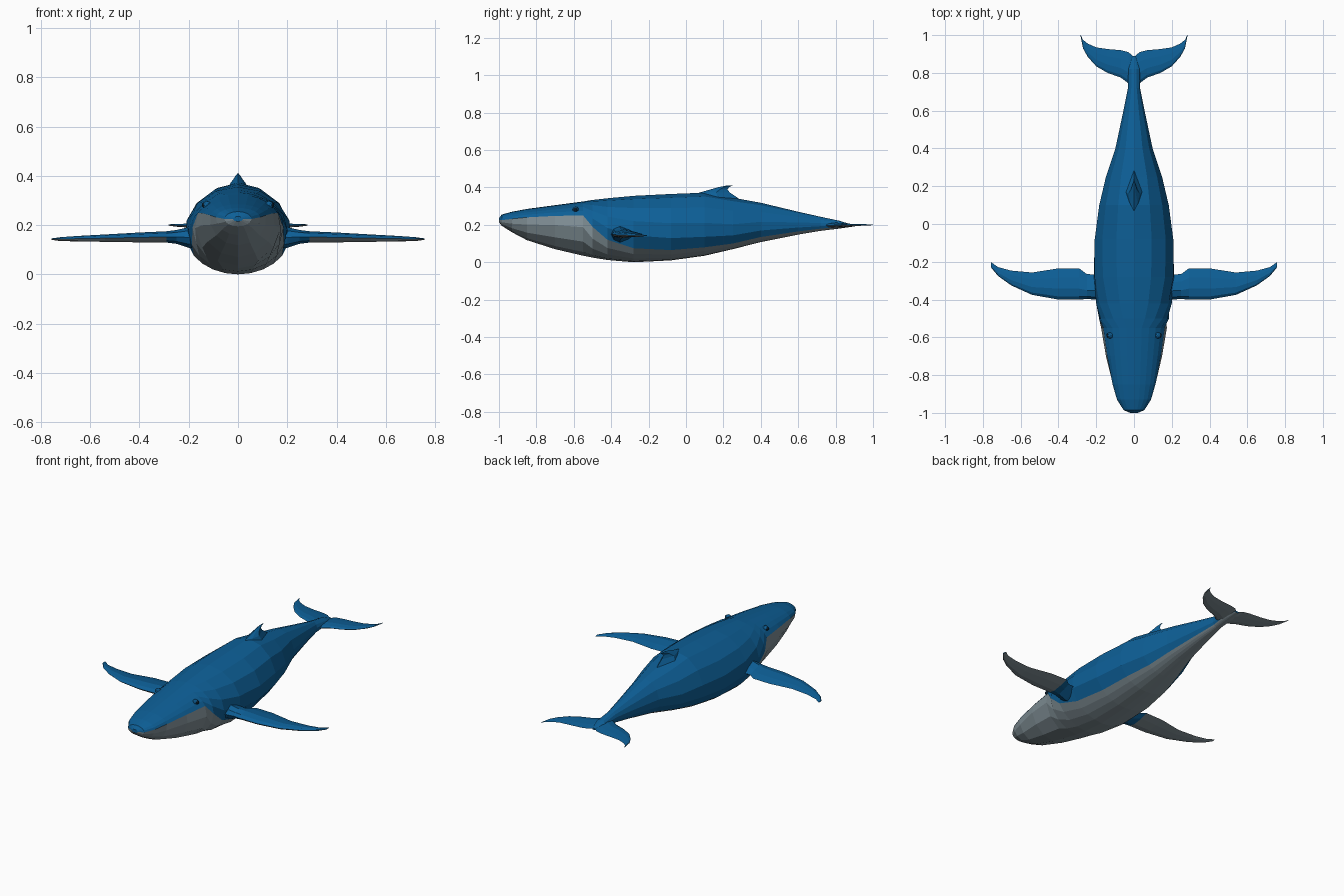
import bpy
import bmesh
import math
from mathutils import Matrix, Vector

cube = bpy.data.objects.get("Cube")
if cube:
    bpy.data.objects.remove(cube, do_unlink=True)


def make_material(name, red, green, blue):
    material = bpy.data.materials.new(name)
    material.use_nodes = True
    colour = (red, green, blue, 1)
    material.diffuse_color = colour
    material.node_tree.nodes["Principled BSDF"].inputs["Base Color"].default_value = colour
    return material


BLUE = make_material("ocean blue", .004, .115, .31)
GREY = make_material("belly grey", .22, .28, .31)
DARK = make_material("eye dark", .005, .02, .04)


def finish(name, bm, materials):
    """Turn a bmesh into a flat-shaded object."""
    bmesh.ops.recalc_face_normals(bm, faces=bm.faces)
    mesh = bpy.data.meshes.new(name)
    bm.to_mesh(mesh)
    bm.free()
    for material in materials:
        mesh.materials.append(material)
    obj = bpy.data.objects.new(name, mesh)
    bpy.context.scene.collection.objects.link(obj)
    return obj


def loft(name, rings, is_grey):
    """Skin closed rings; is_grey(station, segment) picks the face colour."""
    bm = bmesh.new()
    loops = [[bm.verts.new(point) for point in ring] for ring in rings]
    count = len(loops[0])
    for station, (near, far) in enumerate(zip(loops, loops[1:])):
        for i in range(count):
            j = (i + 1) % count
            face = bm.faces.new((near[i], near[j], far[j], far[i]))
            face.material_index = int(is_grey(station, i))
    bm.faces.new(loops[0])
    bm.faces.new(loops[-1])
    return finish(name, bm, (BLUE, GREY))


# Body: y, top, bottom, half width, widest height, colour line height
BODY = [
    (-1, .235, .215, .02, .225, .225),
    (-.985, .255, .195, .055, .225, .225),
    (-.93, .27, .16, .09, .23, .232),
    (-.85, .285, .118, .115, .23, .24),
    (-.7, .305, .07, .15, .22, .248),
    (-.55, .325, .035, .175, .205, .25),
    (-.5, .333, .025, .185, .195, .19),
    (-.42, .342, .012, .2, .18, .12),
    (-.28, .355, 0, .216, .17, .075),
    (-.08, .365, .01, .212, .17, .065),
    (.1, .372, .035, .187, .175, .08),
    (.25, .345, .07, .15, .18, .1),
    (.4, .318, .108, .1, .195, .135),
    (.6, .27, .148, .057, .2, .165),
    (.72, .243, .168, .033, .2, .18),
    (.82, .222, .18, .035, .2, .19),
    (.89, .2, .19, .012, .195, .195),
]
UPPER, LOWER = 5, 4


def body_ring(y, top, bottom, half_width, widest, line):
    """Two half ellipses, with a vertex pair exactly on the colour line."""
    rise, drop = top - widest, widest - bottom
    split = math.asin((line - widest) / (rise if line > widest else drop))
    right = math.pi / 2
    angles = [right + (split - right) * i / UPPER for i in range(UPPER)]
    angles += [split + (-right - split) * i / LOWER for i in range(LOWER + 1)]
    half = []
    for angle in angles:
        height = math.sin(angle)
        z = widest + height * (rise if height > 0 else drop)
        half.append(Vector((half_width * math.cos(angle), y, z)))
    mirrored = [Vector((-p.x, p.y, p.z)) for p in reversed(half[1:-1])]
    return half + mirrored


loft("body", [body_ring(*row) for row in BODY],
     lambda station, i: UPPER <= i < UPPER + 2 * LOWER)


# Flippers and flukes: x, leading y, trailing y, centre height, half thickness
FLIPPER = [
    (.14, -.4, -.26, .15, .05),
    (.2, -.4, -.268, .15, .042),
    (.25, -.397, -.265, .152, .028),
    (.29, -.4, -.235, .152, .023),
    (.4, -.4, -.235, .15, .02),
    (.54, -.375, -.257, .147, .015),
    (.65, -.325, -.247, .145, .011),
    (.72, -.275, -.228, .143, .008),
    (.757, -.23, -.202, .143, .003),
]
FLUKE = [
    (0, .72, .885, .198, .016),
    (.03, .745, .91, .198, .014),
    (.07, .775, .92, .197, .012),
    (.14, .8, .926, .197, .01),
    (.2, .835, .935, .198, .008),
    (.245, .885, .955, .199, .006),
    (.27, .93, .975, .2, .004),
    (.282, .99, 1, .2, .002),
]
# Chord fraction and thickness fraction around a blade
BLADE = [(0, 0), (.1, .65), (.35, 1), (.7, .6), (1, 0),
         (.7, -.6), (.35, -1), (.1, -.65)]


def blade(name, rows, side, blue_root):
    rings = [[(side * x, lead + (trail - lead) * along, z + thick * up)
              for along, up in BLADE] for x, lead, trail, z, thick in rows]
    loft(name, rings, lambda station, i: i >= len(BLADE) // 2 and station >= blue_root)


for label, side in (("left", 1), ("right", -1)):
    blade(label + "_flipper", FLIPPER, side, 3)
    blade(label + "_fluke", FLUKE, side, 0)

    # Eye: dark ball in a slightly larger blue lid
    for part, radius, x, material in (("eyelid", .017, .126, BLUE), ("eye", .012, .135, DARK)):
        bm = bmesh.new()
        bmesh.ops.create_icosphere(bm, subdivisions=2, radius=radius,
                                   matrix=Matrix.Translation((side * x, -.59, .281)))
        finish(label + "_" + part, bm, [material])

# Dorsal fin: front y, back y, half width, height
DORSAL = [
    (.03, .29, .05, .335),
    (.07, .235, .03, .372),
    (.13, .222, .017, .389),
    (.175, .23, .009, .402),
    (.215, .25, .002, .41),
]


def dorsal_ring(front, back, half_width, z):
    middle = front + (back - front) * .55
    quarter = front + (back - front) * .25
    return [(0, front, z), (half_width * .65, quarter, z), (half_width, middle, z),
            (0, back, z), (-half_width, middle, z), (-half_width * .65, quarter, z)]


loft("dorsal_fin", [dorsal_ring(*row) for row in DORSAL], lambda station, i: False)
